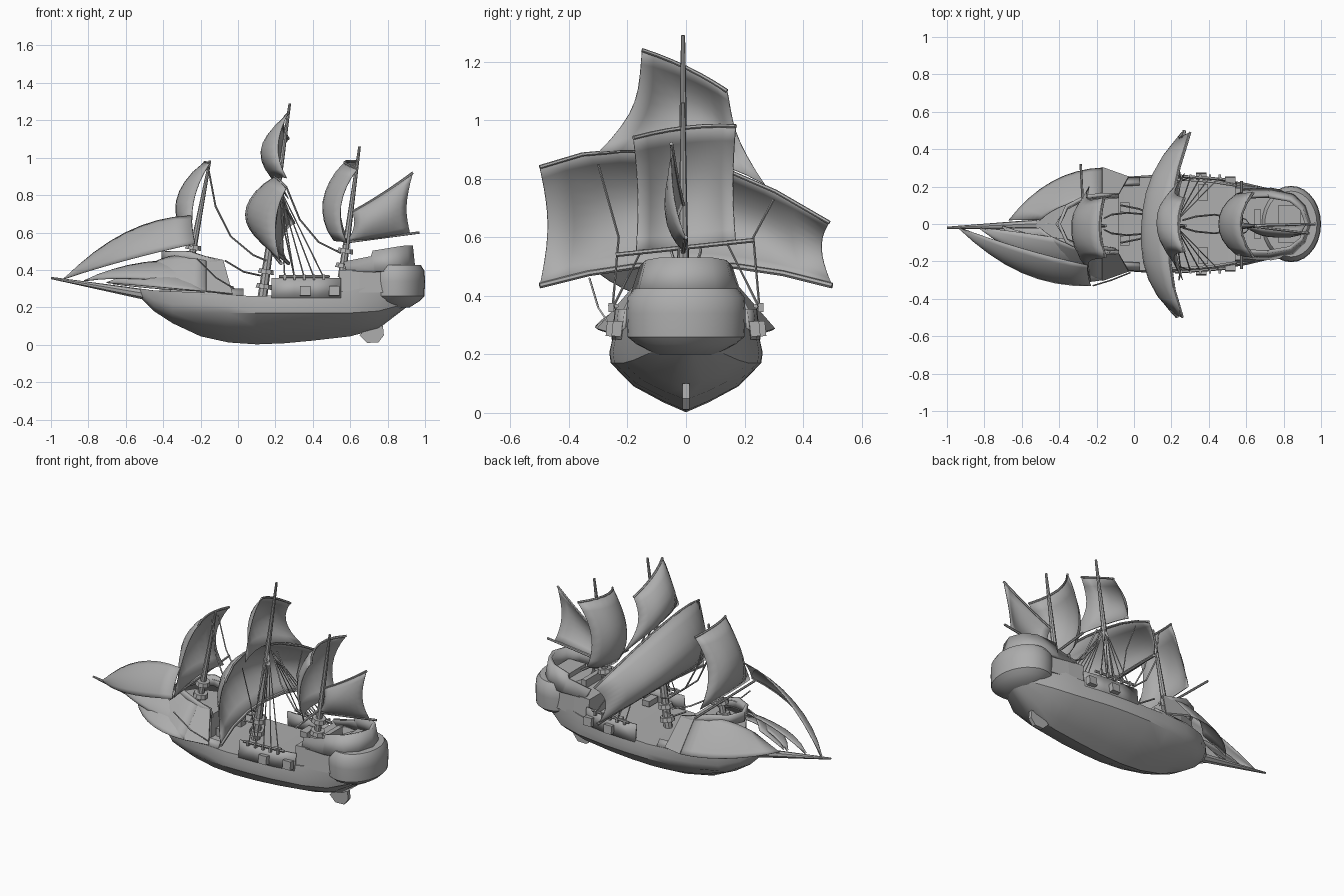
import bpy, bmesh, math
from mathutils import Vector as V

if "Cube" in bpy.data.objects:
    bpy.data.objects.remove(bpy.data.objects["Cube"])

grey = bpy.data.materials.new("weathered_grey")
grey.diffuse_color = (0.42, 0.42, 0.42, 1)
grey.use_nodes = True
grey.node_tree.nodes["Principled BSDF"].inputs["Base Color"].default_value = grey.diffuse_color


def make(name, verts, faces, smooth=35, thick=0):
    me = bpy.data.meshes.new(name)
    me.from_pydata([tuple(v) for v in verts], [], faces)
    bm = bmesh.new()
    bm.from_mesh(me)
    bmesh.ops.remove_doubles(bm, verts=bm.verts, dist=0.0005)
    bmesh.ops.recalc_face_normals(bm, faces=bm.faces)
    bm.to_mesh(me)
    bm.free()
    me.materials.append(grey)
    ob = bpy.data.objects.new(name, me)
    bpy.context.collection.objects.link(ob)
    bpy.ops.object.select_all(action='DESELECT')
    ob.select_set(True)
    bpy.context.view_layer.objects.active = ob
    if smooth:
        bpy.ops.object.shade_smooth_by_angle(angle=math.radians(smooth))
    if thick:
        m = ob.modifiers.new("thickness", 'SOLIDIFY')
        m.thickness = thick
        m.offset = 0
    return ob


def loft(name, rings, closed=True, caps=True, smooth=35, thick=0):
    n = len(rings[0])
    verts = [v for r in rings for v in r]
    faces = []
    for i in range(len(rings) - 1):
        for j in range(n if closed else n - 1):
            k = (j + 1) % n
            faces.append((i * n + j, i * n + k, (i + 1) * n + k, (i + 1) * n + j))
    if caps:
        faces += [tuple(range(n)), tuple(range((len(rings) - 1) * n, len(rings) * n))]
    return make(name, verts, faces, smooth, thick)


def spar(name, pts, r0, r1, sides=6):
    """Tapered round pole or rope through a list of points."""
    pts = [V(p) for p in pts]
    rings = []
    for i, p in enumerate(pts):
        d = (pts[min(i + 1, len(pts) - 1)] - pts[max(i - 1, 0)]).normalized()
        a = d.cross(V((0.3, 0.2, 1)) if abs(d.z) < 0.8 else V((1, 0, 0))).normalized()
        b = d.cross(a)
        r = r0 + (r1 - r0) * i / (len(pts) - 1)
        rings.append([p + r * (a * math.cos(t) + b * math.sin(t))
                      for t in (2 * math.pi * k / sides for k in range(sides))])
    return loft(name, rings)


def box(name, c, s, tilt=0):
    ob = loft(name, [[(x, y, z) for x, y in ((-.5, -.5), (.5, -.5), (.5, .5), (-.5, .5))]
                     for z in (-.5, .5)], smooth=0)
    ob.location, ob.scale, ob.rotation_euler = c, s, (tilt, 0, 0)


def quad(p, t):
    """Curve through three points."""
    a, b, c = map(V, p)
    return a * (1 - t) * (1 - 2 * t) + b * 4 * t * (1 - t) + c * t * (2 * t - 1)


def sail(name, top, bottom, belly, waist=0.06, n=8, edge=0.35):
    rings = []
    for i in range(n + 1):
        v = i / n
        s = max(0, math.sin(math.pi * v))
        row = []
        for j in range(n + 1):
            u = j / n
            u2 = 0.5 + (u - 0.5) * (1 - 2 * waist * s)
            p = quad(top, u2).lerp(quad(bottom, u2), v)
            row.append(p + V(belly) * s ** 0.8 * (1 - (1 - edge) * abs(2 * u - 1) ** 3))
        rings.append(row)
    loft(name, rings, closed=False, caps=False, smooth=40, thick=0.004)


def yard(name, pts, r=0.007):
    spar(name, [quad(pts, t / 6) for t in range(7)], r, r)


def mirror_outline(half):
    """Close a plan outline from its +y half."""
    return half + [(x, -y) for x, y in reversed(half) if y > 0]


# hull: x, keel z, chine z, chine half width, deck z, deck half width
stations = [(-.52, .25, .26, .012, .30, .025), (-.45, .18, .205, .08, .29, .10),
            (-.35, .115, .17, .155, .285, .18), (-.2, .045, .17, .215, .28, .23),
            (-.05, .012, .17, .245, .265, .247), (.1, .002, .17, .257, .26, .25),
            (.25, .008, .17, .255, .265, .248),
            (.4, .022, .17, .245, .27, .238), (.6, .045, .17, .215, .29, .208),
            (.75, .085, .18, .18, .32, .18), (.9, .2, .22, .09, .34, .12)]
rings = []
for x, zk, zc, w, zt, wt in stations:
    side = [(.3 * w, zk + .2 * (zc - zk)), (.7 * w, zk + .53 * (zc - zk)), (w, zc),
            (max(w, wt) * 1.02, zc + .4 * (zt - zc)), (wt, zt)]
    rings.append([(x, 0, zk)] + [(x, y, z) for y, z in side]
                 + [(x, -y, z) for y, z in reversed(side)])
loft("hull", rings, smooth=28)

# rounded stern gallery
rings = []
for z, k in ((.2, .5), (.235, .85), (.26, 1), (.34, 1.02), (.395, 1), (.425, .88)):
    ring = []
    for i in range(28):
        a = 2 * math.pi * i / 28
        c, s = math.cos(a), math.sin(a)
        ring.append((.84 + k * c * (.157 if c > 0 else .16), .2 * k * s, z))
    rings.append(ring)
loft("stern_gallery", rings, smooth=40)

# quarterdeck and poop bulwark
plan = mirror_outline([(.54, 0), (.54, .208), (.65, .2), (.8, .18), (.92, .12)])
loft("quarterdeck", [[(x, y * k, z) for x, y in plan] for z, k in ((.28, 1), (.4, .93))], smooth=0)
half = [(.58, .18, .44), (.73, .185, .47), (.735, .185, .5), (.85, .16, .52), (.91, .1, .53)]
path = half + [(.94, 0, .53)] + [(x, -y, z) for x, y, z in reversed(half)]
loft("poop_bulwark", [[(x, y, .39) for x, y, z in path],
                      [(x - .015, y * .8, z) for x, y, z in path]],
     closed=False, caps=False, smooth=20, thick=.02)
box("poop_step", (.83, 0, .43), (.12, .2, .05))
box("helm_bench", (.66, 0, .42), (.03, .16, .06))

# waist bulwarks, gun ports, channels and shrouds
for s, tag in ((1, "port"), (-1, "starboard")):
    rail = [(.18, .249), (.3, .247), (.42, .237), (.55, .216)]
    loft("waist_bulwark_" + tag, [[(x, s * y, .25) for x, y in rail],
         [(x, s * (y - .012), .355) for x, y in rail]],
         closed=False, caps=False, thick=.012)
    low = [(-.2, .225), (-.08, .238), (.03, .244)]
    loft("fore_rail_" + tag, [[(x, s * y, .26) for x, y in low],
         [(x, s * (y - .03), .295) for x, y in low]],
         closed=False, caps=False, thick=.02)
    for x, y in ((.36, .252), (.515, .232)):
        box("gun_port_" + tag, (x, s * y, .287), (.055, .04, .052), s * .1)
    spar("channel_" + tag, [(.22, s * .258, .365), (.49, s * .238, .365)], .008, .008)
    for i in range(5):
        x = .25 + i * .052
        spar("shroud_" + tag, [(x, s * .25, .36), (.222, s * .01, .84)], .004, .003, 4)
        box("deadeye_" + tag, (x, s * .255, .36), (.012, .018, .03))
    # flared bow panels reaching up to the forecastle rim
    sail("bow_panel_" + tag,
         [(-.5, s * .02, .4), (-.37, s * .1, .47), (-.17, s * .14, .47)],
         [(-.67, s * .02, .325), (-.44, s * .225, .3), (-.17, s * .3, .285)],
         (0, s * .006, .004), 0)
    make("bow_wing_" + tag, [(-.17, s * .14, .47), (-.17, s * .3, .285), (-.03, s * .25, .27),
         (-.08, s * .16, .45)], [(0, 1, 2, 3)], 0, .012)
    # deck fittings and stays
    box("deck_crate_" + tag, (-.05, s * .09, .29), (.05, .05, .05))
    box("deck_gun_" + tag, (.37, s * .17, .3), (.05, .09, .035))
    spar("fore_stay_" + tag, [(-.16, s * .03, .95), (-.12, s * .05, .74), (-.04, s * .06, .58),
         (.08, s * .05, .48), (.15, s * .03, .45)], .005, .005, 4)
    spar("main_stay_" + tag, [(.26, s * .02, .84), (.33, s * .04, .67), (.43, s * .05, .55),
         (.55, s * .03, .49)], .005, .005, 4)
    spar("low_stay_" + tag, [(-.07, s * .1, .45), (.03, s * .08, .39), (.12, s * .03, .37)],
         .005, .005, 4)
    spar("brace_" + tag, [(.24, s * .3, .79 - s * .06), (.25, s * .23, .6), (.3, s * .25, .37)],
         .004, .004, 4)
spar("sheet_line", [(-.02, -.26, .3), (-.12, -.3, .36), (-.22, -.33, .46)], .004, .004, 4)

# forecastle with raised rim
plan = mirror_outline([(-.42, 0), (-.36, .09), (-.24, .13), (-.08, .15)])
loft("forecastle", [[(x, y * k, z) for x, y in plan] for z, k in ((.26, 1.05), (.41, 1))], smooth=0)
path = [(-.08, .15, .45), (-.17, .15, .47), (-.26, .14, .5), (-.36, .09, .5), (-.4, 0, .5)]
path += [(x, -y, z) for x, y, z in reversed(path[:-1])]
loft("forecastle_rim", [[(x, y * .95, z - .06) for x, y, z in path],
     [(x, y * 1.05, z) for x, y, z in path]], closed=False, caps=False, thick=.018)

# rudder
loft("rudder", [[(.65, y, .05), (.69, y, .01), (.75, y, .012), (.78, y, .05), (.775, y, .1),
     (.7, y, .1)] for y in (-.012, .012)], smooth=0)

# bowsprit and masts
spar("bowsprit", [(-1, -.02, .357), (-.42, 0, .255)], .006, .032, 8)
for name, foot, tip, r in (("main_mast", (.13, -.01, .25), (.277, -.01, 1.29), .026),
                           ("mizzen_mast", (.555, -.01, .36), (.65, -.01, 1.06), .022),
                           ("fore_mast", (-.265, -.01, .38), (-.15, -.01, .985), .022)):
    spar(name, [foot, tip], r, .007, 8)
    f, t = V(foot), V(tip)
    for h in (.05, .13):
        p = f + (t - f).normalized() * h
        spar(name + "_collar", [p, p + V((.004, 0, .025))], .046, .04, 10)

# square sails with their yards
course_top = [(.26, -.5, .84), (.19, -.04, .88), (.3, .49, .65)]
course_foot = [(.23, -.5, .435), (.18, 0, .51), (.27, .5, .435)]
sail("main_course", course_top, course_foot, (-.145, 0, 0), .03, 10, .25)
yard("main_course_yard", course_top)
yard("main_foot_yard", course_foot, .01)
top = [(.27, -.15, 1.24), (.24, 0, 1.18), (.27, .14, 1.1)]
sail("main_topsail", top, [(.26, -.3, .89), (.215, 0, .88), (.27, .27, .78)], (-.105, .01, 0), .1)
yard("main_topsail_yard", top)
top = [(.64, -.18, .94), (.57, 0, .975), (.64, .17, .98)]
sail("mizzen_sail", top, [(.58, -.17, .55), (.51, 0, .56), (.58, .17, .58)], (-.085, 0, 0), .03,
     edge=.6)
yard("mizzen_yard", top)
spar("mizzen_foot_yard", [(.575, -.24, .54), (.575, .23, .59)], .008, .008)
top = [(-.15, -.18, .97), (-.18, -.03, .975), (-.16, .14, .96)]
sail("fore_sail", top, [(-.23, -.31, .54), (-.26, -.03, .56), (-.24, .2, .55)], (-.11, 0, 0), .1)
yard("fore_yard", top)
spar("fore_foot_yard", [(-.25, -.33, .53), (-.285, .32, .55)], .007, .007)

# fore-and-aft spanker on the stern
gaff = [(.61, -.01, .71), (.77, -.03, .805), (.935, -.05, .92)]
boom = [(.58, -.01, .55), (.75, -.01, .57), (.92, 0, .595)]
sail("spanker", gaff, boom, (0, -.05, -.005), .08)
yard("gaff", gaff)
spar("boom", [boom[0], (.97, 0, .6)], .009, .007)

# jibs: tack on the bowsprit, luff bows upward
jibs = (((-.93, -.02, .35), (-.6, -.13, .6), (-.25, -.22, .69), (-.6, -.26, .45), (-.23, -.33, .54)),
        ((-.82, -.02, .34), (-.5, -.06, .44), (-.1, -.13, .44), (-.5, -.2, .35), (-.1, -.24, .3)),
        ((-.7, -.01, .33), (-.45, -.08, .4), (-.18, -.12, .37), (-.45, -.26, .31), (-.17, -.3, .285)))
for tack, luff, head, foot, clew in jibs:
    sail("jib", [tack, luff, head], [tack, foot, clew], (-.01, -.02, .01), 0)
